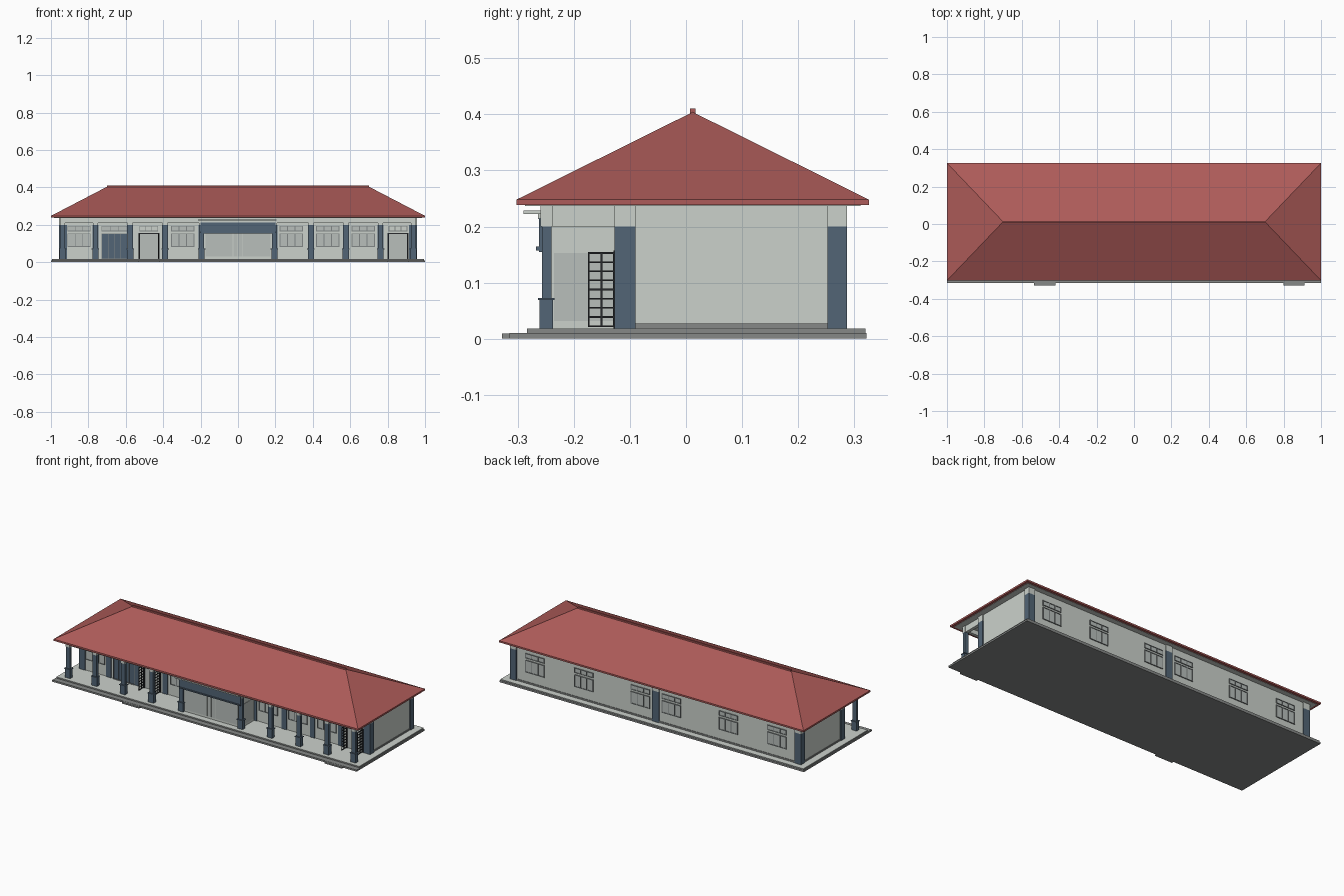
import bpy, bmesh

old = bpy.data.objects.get("Cube")
if old:
    bpy.data.objects.remove(old, do_unlink=True)


def material(name, r, g, b):
    m = bpy.data.materials.new(name)
    m.use_nodes = True
    m.diffuse_color = (r, g, b, 1)
    m.node_tree.nodes["Principled BSDF"].inputs["Base Color"].default_value = (r, g, b, 1)
    return m


WALL = material("pale wall", .60, .64, .60)
ROOF = material("red tile", .42, .105, .10)
BLUE = material("slate blue", .085, .13, .18)
STONE = material("grey stone", .24, .25, .245)
GLASS = material("pale glass", .48, .52, .50)
FRAME = material("grey frame", .22, .24, .24)
METAL = material("dark metal", .02, .022, .025)


def boxes(name, mat, extents):
    """One object made of boxes given as (x0, x1, y0, y1, z0, z1)."""
    bm = bmesh.new()
    for x0, x1, y0, y1, z0, z1 in extents:
        made = bmesh.ops.create_cube(bm, size=1)
        for v in made["verts"]:
            v.co.x = x1 if v.co.x > 0 else x0
            v.co.y = y1 if v.co.y > 0 else y0
            v.co.z = z1 if v.co.z > 0 else z0
    return finish(name, mat, bm)


def finish(name, mat, bm):
    bmesh.ops.recalc_face_normals(bm, faces=bm.faces)
    me = bpy.data.meshes.new(name)
    bm.to_mesh(me)
    bm.free()
    me.materials.append(mat)
    ob = bpy.data.objects.new(name, me)
    bpy.context.collection.objects.link(ob)
    return ob


FLOOR, CAP, EAVE = .018, .20, .239
FRONT, BACK, END = -.122, .28, .95

# Stepped base, floor finish and entrance steps
boxes("lower_base", STONE, [(-1, 1, -.315, .322, 0, .01)])
boxes("upper_base", STONE, [(-.995, .995, -.283, .32, .01, .017)])
boxes("floor_finish", WALL, [(-.995, .995, -.283, .32, .017, FLOOR)])
boxes("entrance_steps", STONE, [(x - .057, x + .057, -.328, -.31, 0, .009) for x in (-.477, .855)])

# Main hall and plinth
boxes("main_walls", WALL, [(-END, END, FRONT, BACK, FLOOR, EAVE)])
boxes("wall_plinth", STONE, [(-END - .003, END + .003, -.09, BACK + .003, FLOOR, .027)])

# Hipped roof with fascia
bm = bmesh.new()
loops = []
for z in (.238, .248):
    loops.append([bm.verts.new((x, y, z)) for x, y in
                  ((-1, -.302), (1, -.302), (1, .326), (-1, .326))])
low, top = loops
west, east = [bm.verts.new((x, .012, .404)) for x in (-.70, .70)]
bm.faces.new(low)
for i in range(4):
    j = (i + 1) % 4
    bm.faces.new((low[i], low[j], top[j], top[i]))
bm.faces.new((top[0], top[1], east, west))
bm.faces.new((top[1], top[2], east))
bm.faces.new((top[2], top[3], west, east))
bm.faces.new((top[3], top[0], west))
finish("hipped_roof", ROOF, bm)
boxes("ridge_cap", ROOF, [(-.70, .70, .007, .017, .398, .41)])
boxes("soffit", WALL, [(-.985, .985, -.287, .311, .2365, .2385)])

# Veranda columns with wider feet, and the beams they carry
columns = [s * x for s in (-1, 1) for x in (.195, .39, .577, .762, .938)]
boxes("veranda_columns", BLUE, [(x - .013, x + .013, -.257, -.24, FLOOR, CAP) for x in columns])
boxes("column_feet", BLUE, [(x - .017, x + .017, -.261, -.237, FLOOR, .07) for x in columns])
boxes("column_foot_caps", BLUE, [(x - .02, x + .02, -.264, -.234, .069, .073) for x in columns])
boxes("column_heads", WALL, [(x - .013, x + .013, -.259, -.238, CAP, EAVE) for x in columns])
boxes("front_beam", WALL, [(-END, END, -.257, -.24, .21, EAVE)])
boxes("cross_beams", WALL, [(x - .009, x + .009, -.245, FRONT, CAP, EAVE) for x in columns])

# Wall pilasters on the veranda side, back corners and back centre
spots = [(x - .016, x + .016, -.127, -.115) for x in columns if abs(x) < .9]
spots += [(min(s * .915, s * .957), max(s * .915, s * .957), y0, y1)
          for s in (-1, 1) for y0, y1 in ((-.127, -.09), (.252, .287))]
spots.append((-.022, .022, .27, .287))
boxes("pilasters", BLUE, [p + (FLOOR, CAP) for p in spots])
boxes("pilaster_heads", WALL, [p + (CAP, EAVE) for p in spots])

# Projecting entrance lobby
boxes("lobby_walls", WALL, [(-.195, .195, -.246, FRONT, FLOOR, EAVE)])
boxes("lobby_header", BLUE, [(-.20, .20, -.262, -.24, .155, .215)])
boxes("lobby_header_lip", BLUE, [(-.20, .20, -.267, -.26, .157, .164)])
boxes("lobby_canopy", WALL, [(-.213, .205, -.290, -.245, .222, .229),
                             (-.20, .20, -.264, -.245, .213, .223)])
boxes("lobby_panels", GLASS, [(a, b, -.248, -.245, .03, .153)
                              for a, b in ((-.175, -.029), (-.025, -.003), (.001, .021), (.025, .175))])
boxes("lobby_side_panels", GLASS, [(min(s * .19, s * .197), max(s * .19, s * .197),
                                    -.235, -.13, .032, .153) for s in (-1, 1)])


def grid(x0, x1, z0, z1, y, out, cols, t=.004):
    """Frame bars round and between panes, standing proud of a wall."""
    ya, yb = sorted((y, y + out * .005))
    bars = [(x0, x1, ya, yb, z, z + t) for z in (z0, z1 - t)]
    for i in range(cols + 1):
        x = x0 + (x1 - x0 - t) * i / cols
        bars.append((x, x + t, ya, yb, z0, z1))
    return bars


# Three-pane windows with transoms, front and back
frames, panes = [], []
windows = [(x, FRONT, -1) for x in (-.85, -.295, .285, .48, .67)]
windows += [(s * x, BACK, 1) for s in (-1, 1) for x in (.102, .475, .795)]
for x, y, out in windows:
    for z0, z1 in ((.082, .155), (.165, .195)):
        frames += grid(x - .062, x + .062, z0, z1, y, out, 3)
        ya, yb = sorted((y, y + out * .002))
        panes.append((x - .06, x + .06, ya, yb, z0, z1))
boxes("window_frames", FRAME, frames)
boxes("window_panes", GLASS, panes)

# Wide folding door with transom
boxes("folding_door", BLUE, [(-.73, -.59, FRONT - .004, FRONT, FLOOR, .153)])
boxes("folding_door_rails", FRAME, grid(-.73, -.59, FLOOR, .153, FRONT - .003, -1, 4, .003)
      + grid(-.73, -.59, .165, .195, FRONT, -1, 3))
boxes("folding_door_transom", GLASS, [(-.728, -.592, FRONT - .002, FRONT, .167, .193)])

# Two doorways with open lattice gates and transoms
gates, doors, transoms = [], [], []
for x in (-.477, .855):
    doors.append((x - .05, x + .05, FRONT - .002, FRONT, FLOOR, .153))
    transoms += grid(x - .05, x + .05, .165, .195, FRONT, -1, 3)
    gates.append((x - .055, x + .055, -.128, FRONT, .152, .157))
    for side in (-1, 1):
        gx = x + side * .052
        a, b = gx - .002, gx + .002
        gates += [(a, b, y, y + .003, .021, .154) for y in (-.175, -.152, -.13)]
        gates += [(a, b, -.175, -.127, z, z + .003) for z in
                  [.021 + .0163 * i for i in range(9)]]
        gates.append((gx - .004, gx + .004, -.129, FRONT, FLOOR, .157))
boxes("lattice_gates", METAL, gates)
boxes("doorway_panels", GLASS, doors)
boxes("doorway_transoms", FRAME, transoms)
